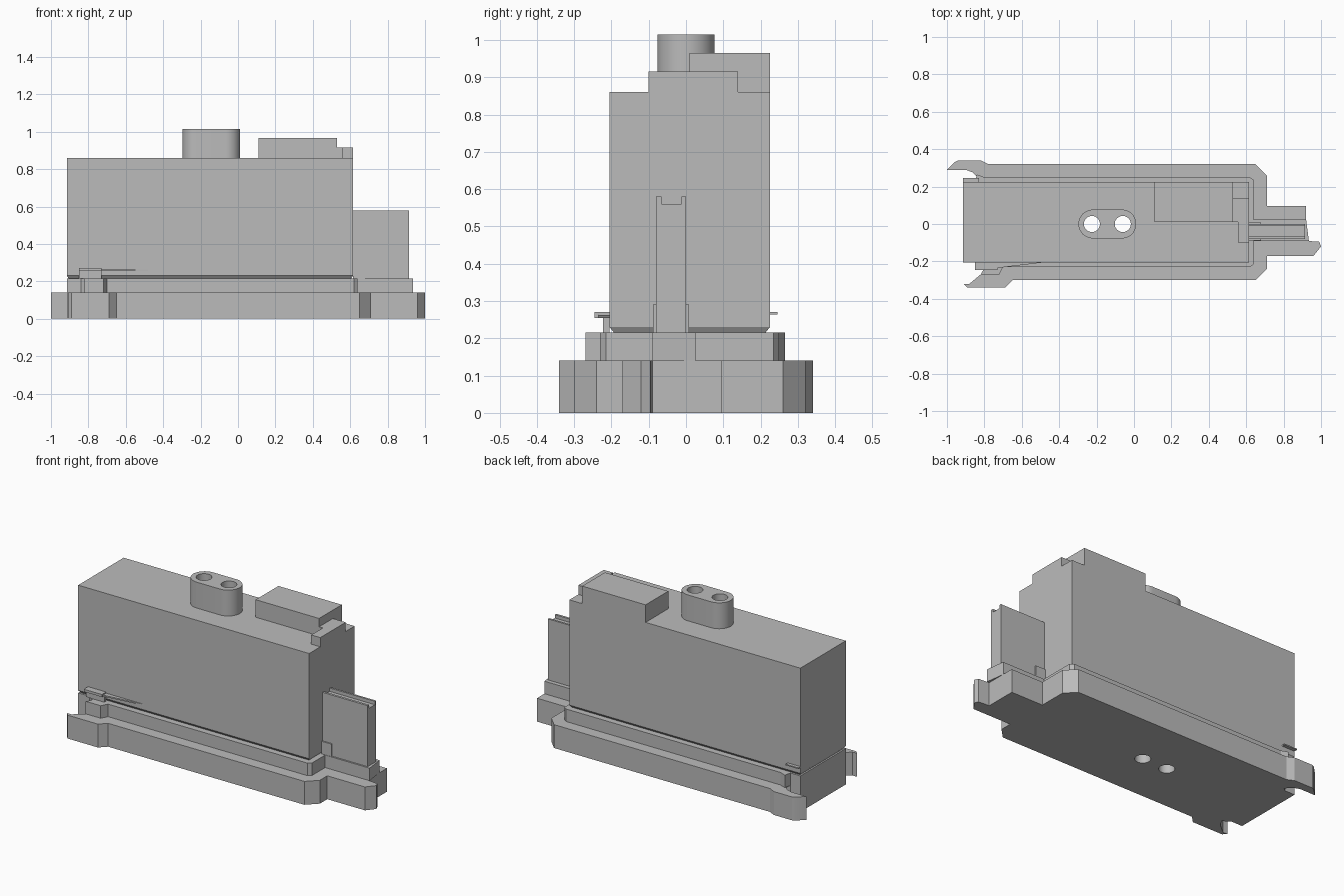
import bpy, bmesh, math

cube = bpy.data.objects.get("Cube")
if cube:
    bpy.data.objects.remove(cube, do_unlink=True)

grey = bpy.data.materials.new("plain grey")
grey.use_nodes = True
COLOUR = (0.5, 0.5, 0.5, 1)
grey.diffuse_color = COLOUR
grey.node_tree.nodes["Principled BSDF"].inputs["Base Color"].default_value = COLOUR


def prism(name, outline, low, high, axis="z"):
    """Extrude an outline along z, or a y-z outline along x."""
    bm = bmesh.new()
    place = (lambda p: (p[0], p[1], low)) if axis == "z" else (lambda p: (low, p[0], p[1]))
    face = bm.faces.new([bm.verts.new(place(p)) for p in outline])
    new = bmesh.ops.extrude_face_region(bm, geom=[face])["geom"]
    step = (0, 0, high - low) if axis == "z" else (high - low, 0, 0)
    bmesh.ops.translate(bm, vec=step, verts=[v for v in new if isinstance(v, bmesh.types.BMVert)])
    bmesh.ops.recalc_face_normals(bm, faces=bm.faces)
    mesh = bpy.data.meshes.new(name)
    bm.to_mesh(mesh)
    bm.free()
    mesh.materials.append(grey)
    ob = bpy.data.objects.new(name, mesh)
    bpy.context.collection.objects.link(ob)
    return ob


def rect(x0, x1, y0, y1):
    return [(x0, y0), (x1, y0), (x1, y1), (x0, y1)]


def arc(x, y, radius, start, end, steps):
    angles = [math.radians(start + (end - start) * i / steps) for i in range(steps + 1)]
    return [(x + radius * math.cos(a), y + radius * math.sin(a)) for a in angles]


# Lower base with snap hooks at its corners
base = prism("base", [
    (-0.915, 0.225), (-0.85, 0.225), (-0.83, 0.24), (-0.86, 0.275), (-0.9, 0.29),
    (-1, 0.29), (-0.96, 0.33), (-0.94, 0.34), (-0.82, 0.34), (-0.78, 0.32),
    (0.65, 0.32), (0.71, 0.26), (0.71, 0.095), (0.92, 0.095), (0.92, -0.09),
    (0.99, -0.095), (1, -0.12), (0.96, -0.17), (0.71, -0.17), (0.71, -0.24),
    (0.65, -0.3), (-0.65, -0.3), (-0.69, -0.34), (-0.89, -0.34), (-0.91, -0.32),
    (-0.88, -0.32), (-0.82, -0.27), (-0.8, -0.235), (-0.84, -0.205), (-0.915, -0.205)], 0, 0.14)

# Upper step of the base
step = prism("base_step", [
    (-0.915, 0.225), (-0.85, 0.225), (-0.84, 0.265), (-0.8, 0.25),
    (0.62, 0.25), (0.64, 0.235), (0.64, 0.025), (0.92, 0.025), (0.935, -0.09),
    (0.64, -0.09), (0.64, -0.215), (0.62, -0.23), (-0.7, -0.23), (-0.72, -0.27),
    (-0.82, -0.27), (-0.8, -0.235), (-0.84, -0.205), (-0.915, -0.205)], 0.14, 0.215)

# Tapered foot and main housing
foot = prism("housing_foot", rect(-0.915, 0.615, -0.205, 0.225), 0.215, 0.23)
for v in foot.data.vertices:
    if v.co.z < 0.22:
        v.co.x += 0.01 if v.co.x < 0 else -0.01
        v.co.y += 0.012 if v.co.y < 0 else -0.012
housing = prism("housing", rect(-0.915, 0.615, -0.205, 0.225), 0.23, 0.86)

# Raised blocks on the roof
prism("roof_block", rect(0.11, 0.53, 0.01, 0.225), 0.86, 0.965)
prism("end_block", [(0.53, 0.01), (0.555, 0.01), (0.555, -0.1), (0.615, -0.1),
                    (0.615, 0.14), (0.53, 0.14)], 0.86, 0.915)

# Oval socket
socket = prism("socket", arc(-0.065, 0, 0.077, -90, 90, 20) + arc(-0.22, 0, 0.077, 90, 270, 20),
               0.86, 1.015)

# Two round holes through the whole stack
holes = [prism("hole_cutter", arc(x, 0, 0.043, 0, 351, 39), -0.1, 1.2) for x in (-0.225, -0.06)]
for ob in (base, step, foot, housing, socket):
    for cutter in holes:
        cut = ob.modifiers.new("hole", "BOOLEAN")
        cut.operation, cut.solver, cut.object = "DIFFERENCE", "EXACT", cutter
    bpy.context.view_layer.update()
    shape = ob.evaluated_get(bpy.context.evaluated_depsgraph_get())
    mesh = bpy.data.meshes.new_from_object(shape)
    ob.modifiers.clear()
    ob.data = mesh
for cutter in holes:
    bpy.data.objects.remove(cutter, do_unlink=True)

# Grooved end tab and its small support
prism("end_tab", [(-0.08, 0.215), (0, 0.215), (0, 0.58), (-0.012, 0.58), (-0.012, 0.56),
                  (-0.066, 0.56), (-0.066, 0.58), (-0.08, 0.58)], 0.615, 0.915, "x")
prism("tab_support", rect(0.615, 0.68, -0.088, 0.008), 0.215, 0.29)

# Thin latches along the housing foot
prism("front_latch", rect(-0.85, -0.73, -0.245, -0.205), 0.255, 0.27)
prism("front_latch_tail", [(-0.73, -0.205), (-0.73, -0.235), (-0.48, -0.205)], 0.255, 0.263)
prism("front_latch_post", rect(-0.85, -0.73, -0.222, -0.205), 0.215, 0.255)
prism("back_latch", rect(-0.915, -0.83, 0.225, 0.245), 0.264, 0.271)

# Smooth the round walls, keep hard edges
bpy.ops.object.select_all(action="DESELECT")
for ob in (base, step, foot, housing, socket):
    ob.select_set(True)
bpy.context.view_layer.objects.active = socket
bpy.ops.object.shade_smooth_by_angle(angle=math.radians(20))
